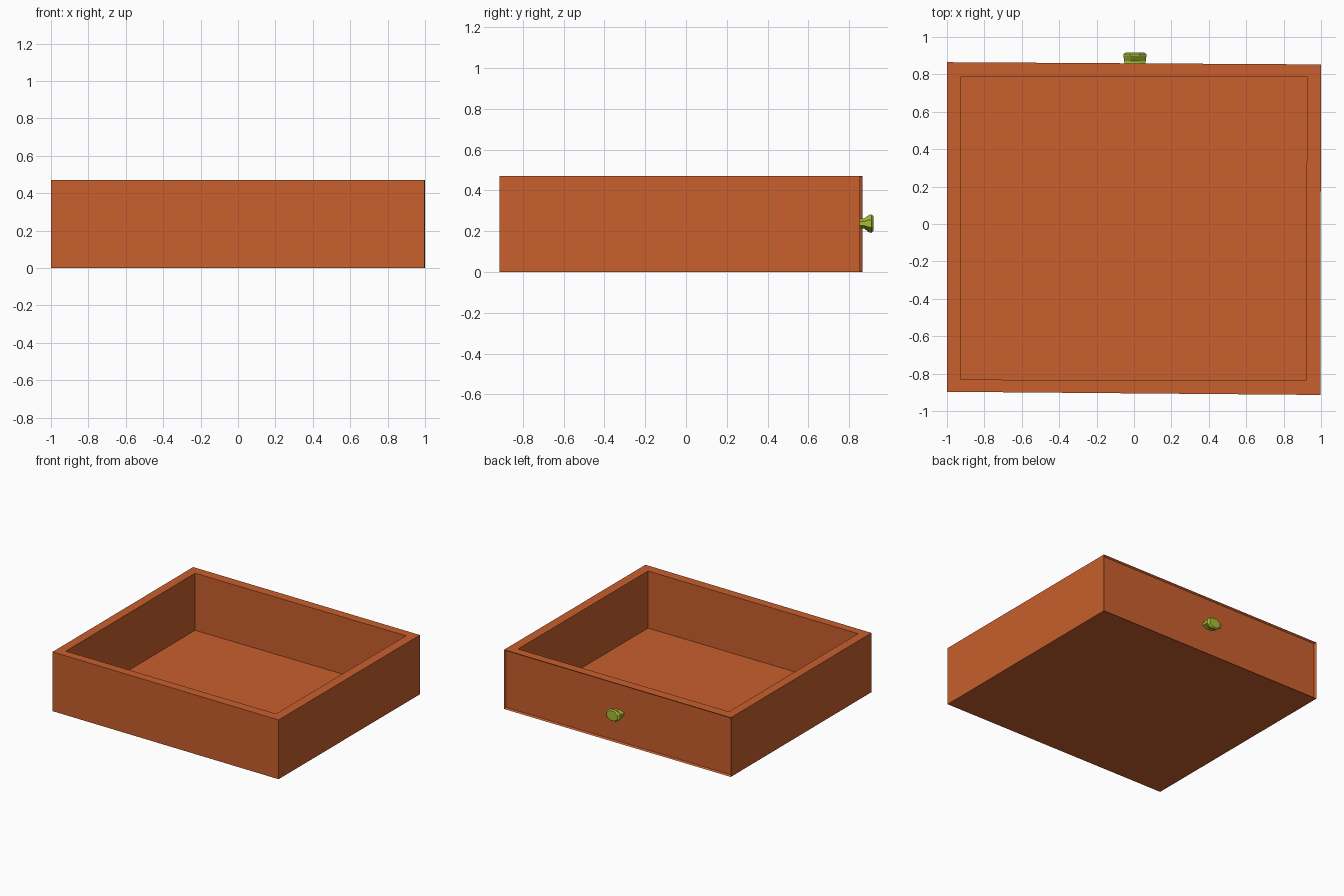
import bpy, bmesh
from math import cos, sin, pi

if "Cube" in bpy.data.objects:
    bpy.data.objects.remove(bpy.data.objects["Cube"])


def paint(obj, name, color):
    mat = bpy.data.materials.new(name)
    mat.diffuse_color = color
    mat.use_nodes = True
    mat.node_tree.nodes["Principled BSDF"].inputs["Base Color"].default_value = mat.diffuse_color
    obj.data.materials.append(mat)


def loft(name, rings, inset_back=False):
    """Skin a stack of equal-length closed rings and cap both ends."""
    bm = bmesh.new()
    loops = [[bm.verts.new(p) for p in ring] for ring in rings]
    n = len(loops[0])
    sides = []
    for a, b in zip(loops, loops[1:]):
        for i in range(n):
            j = (i + 1) % n
            sides.append(bm.faces.new((a[i], a[j], b[j], b[i])))
    bm.faces.new(loops[0][::-1])
    bm.faces.new(loops[-1])
    bmesh.ops.recalc_face_normals(bm, faces=bm.faces[:])
    if inset_back:
        # shallow sloped recess in the panel that carries the knob
        bmesh.ops.inset_region(bm, faces=[sides[2]], thickness=0.013, depth=-0.013)
    mesh = bpy.data.meshes.new(name)
    bm.to_mesh(mesh)
    bm.free()
    obj = bpy.data.objects.new(name, mesh)
    bpy.context.collection.objects.link(obj)
    return obj


# drawer tray: slightly skewed outer shell, rim, inner walls and floor
outer = [(-1, -0.897), (0.996, -0.914), (1, 0.853), (-0.999, 0.865)]
inner = [(-0.928, -0.832), (0.92, -0.838), (0.925, 0.785), (-0.928, 0.787)]
rings = [[(x, y, z) for x, y in plan]
         for plan, z in ((outer, 0), (outer, 0.47), (inner, 0.47), (inner, 0.017))]
tray = loft("drawer_tray", rings, inset_back=True)
paint(tray, "orange_wood", (0.58, 0.115, 0.026, 1))

# knob: eight-sided stem flaring into a wide, chamfered head
profile = [(0.84, 0.054, 0.024), (0.872, 0.058, 0.024), (0.897, 0.061, 0.043),
           (0.908, 0.061, 0.045), (0.918, 0.048, 0.037)]
c = cos(pi / 8)
rings = [[(0.005 + rx / c * cos((i + 0.5) * pi / 4), y,
           0.237 + rz / c * sin((i + 0.5) * pi / 4)) for i in range(8)]
         for y, rx, rz in profile]
knob = loft("drawer_knob", rings)
paint(knob, "green_knob", (0.39, 0.5, 0.035, 1))
